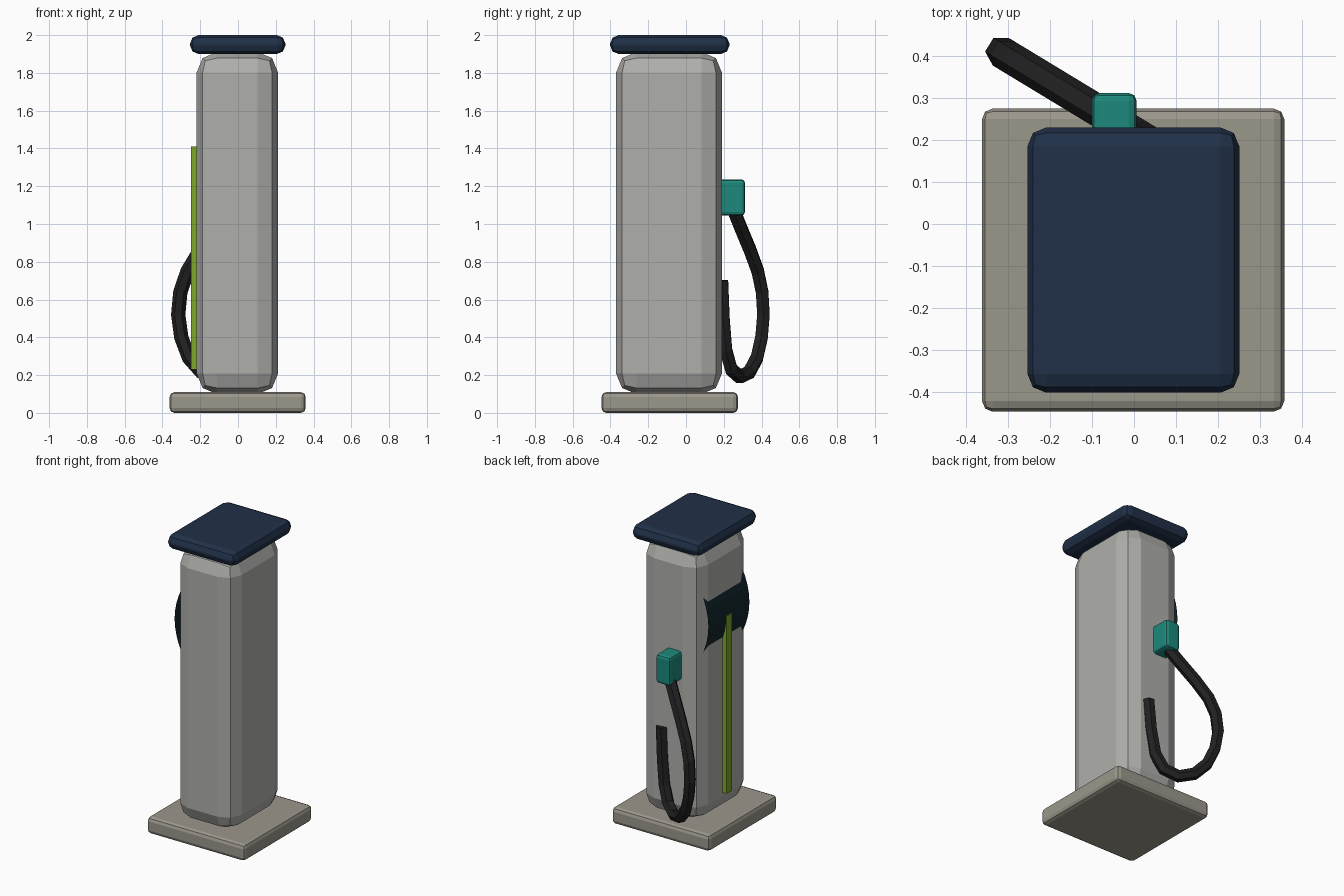
import bpy, bmesh

if "Cube" in bpy.data.objects:
    bpy.data.objects.remove(bpy.data.objects["Cube"])


def paint(obj, rgb):
    mat = bpy.data.materials.new(obj.name + "_colour")
    mat.diffuse_color = (*rgb, 1)
    mat.use_nodes = True
    mat.node_tree.nodes["Principled BSDF"].inputs["Base Color"].default_value = mat.diffuse_color
    obj.data.materials.append(mat)


def block(name, lo, hi, bevel=0.0, rgb=None):
    """Box between two corners, with rounded (two-step) edges."""
    bm = bmesh.new()
    bmesh.ops.create_cube(bm, size=1)
    for v in bm.verts:
        v.co = [(a + b) / 2 + c * (b - a) for a, b, c in zip(lo, hi, v.co)]
    if bevel:
        bmesh.ops.bevel(bm, geom=bm.edges[:], offset=bevel, segments=2,
                        profile=0.5, affect='EDGES')
    mesh = bpy.data.meshes.new(name)
    bm.to_mesh(mesh)
    bm.free()
    obj = bpy.data.objects.new(name, mesh)
    bpy.context.collection.objects.link(obj)
    if rgb:
        paint(obj, rgb)
    return obj


# Base, cabinet and roof cap
block("base", (-.362, -.447, 0), (.358, .275, .11), .025, (.33, .31, .26))
block("cabinet", (-.219, -.37, .10), (.212, .19, 1.91), .108, (.43, .43, .41))
block("roof_cap", (-.254, -.402, 1.9), (.251, .23, 2.0), .045, (.015, .03, .065))

# Light strip on the left side and nozzle holder on the back
block("light_strip", (-.249, -.13, .23), (-.205, -.072, 1.41), 0, (.20, .39, .02))
block("nozzle", (-.10, .165, 1.045), (.006, .312, 1.236), .018, (.012, .25, .20))

# Display: thin sheet bulging outward from the left side
bm = bmesh.new()
rows = []
for i in range(9):
    d = -.212 + .424 * i / 8
    x = -.245 + 1.17 * d * d
    rows.append([bm.verts.new((x, y, 1.41 + d)) for y in (-.316, .115)])
for a, b in zip(rows, rows[1:]):
    bm.faces.new((a[0], b[0], b[1], a[1]))
bmesh.ops.recalc_face_normals(bm, faces=bm.faces[:])
if bm.faces[:][0].normal.x > 0:
    bmesh.ops.reverse_faces(bm, faces=bm.faces[:])
mesh = bpy.data.meshes.new("display")
bm.to_mesh(mesh)
bm.free()
display = bpy.data.objects.new("display", mesh)
bpy.context.collection.objects.link(display)
paint(display, (.006, .018, .025))

# Hose: loop lying in a slanted vertical plane, given as (y, z)
path = [(.25, 1.08), (.29, .98), (.34, .86), (.38, .75), (.403, .64),
        (.41, .52), (.40, .40), (.375, .29), (.335, .215), (.285, .19),
        (.24, .23), (.212, .33), (.198, .50), (.19, .70)]
curve = bpy.data.curves.new("hose", 'CURVE')
curve.dimensions = '3D'
curve.bevel_depth = .038
curve.bevel_resolution = 1
curve.use_fill_caps = True
spline = curve.splines.new('POLY')
spline.points.add(len(path) - 1)
spline.use_smooth = False
for p, (y, z) in zip(spline.points, path):
    p.co = (-.32 + (.412 - y) / .606, y, z, 1)
hose = bpy.data.objects.new("hose", curve)
bpy.context.collection.objects.link(hose)
paint(hose, (.015, .015, .016))
